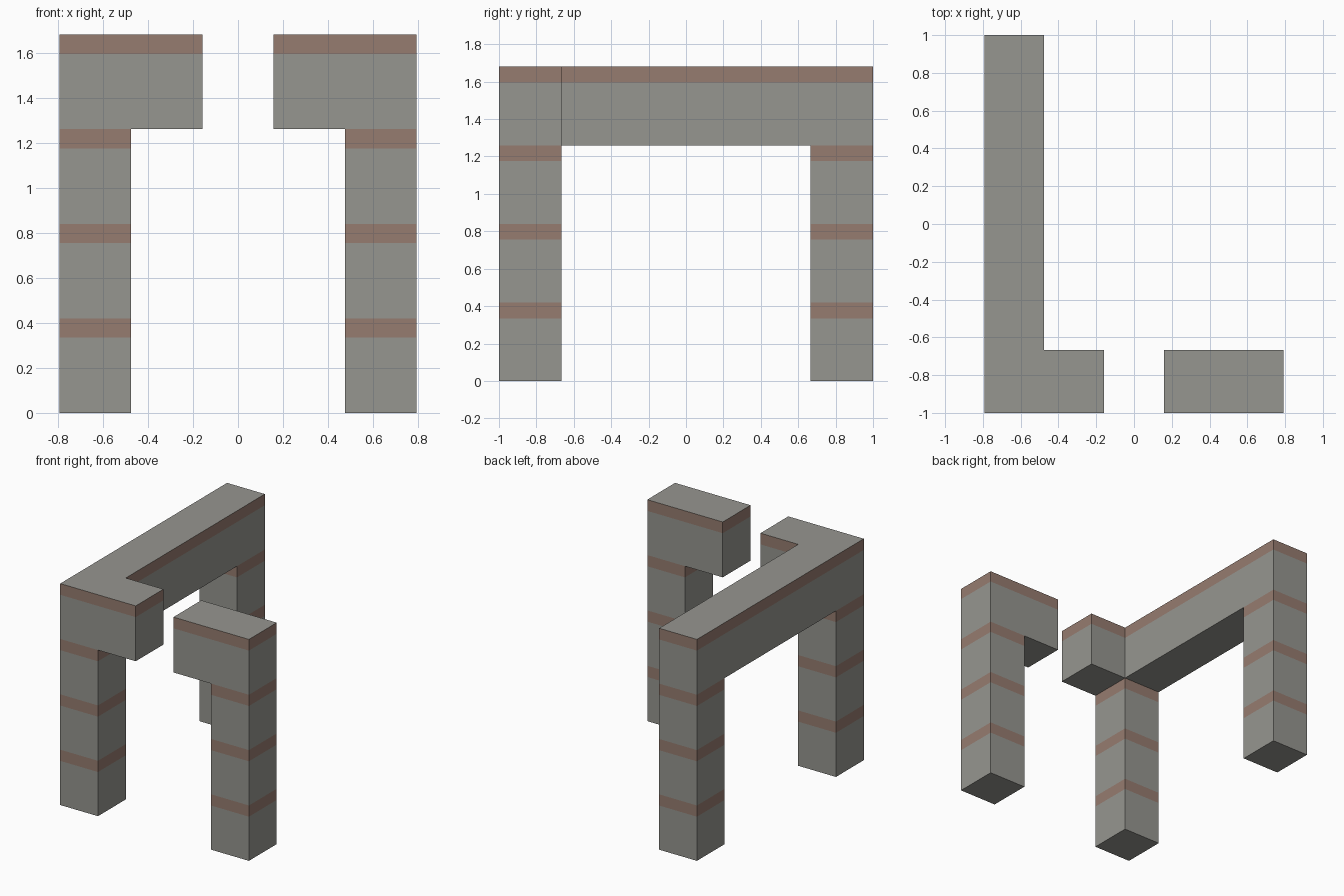
import bpy, bmesh

if "Cube" in bpy.data.objects:
    bpy.data.objects.remove(bpy.data.objects["Cube"])

# Block size: the model is a 5 x 6 x 4 grid of blocks
BX, BY, BZ = 1.584 / 5, 2.0 / 6, 0.42
BAND = 0.335 / 0.42          # band starts at this fraction of a block's height


def material(name, rgb):
    m = bpy.data.materials.new(name)
    m.diffuse_color = (*rgb, 1)
    m.use_nodes = True
    m.node_tree.nodes["Principled BSDF"].inputs["Base Color"].default_value = m.diffuse_color
    return m


MATS = [material("stone_grey", (0.305, 0.303, 0.279)),
        material("band_brown", (0.303, 0.200, 0.160))]

# Parts as lists of grid cells
parts = {
    "front_left_post": [(0, 0, k) for k in range(3)],
    "back_left_post": [(0, 5, k) for k in range(3)],
    "front_right_post": [(4, 0, k) for k in range(3)],
    "left_beam": [(0, j, 3) for j in range(6)] + [(1, 0, 3)],
    "right_beam": [(3, 0, 3), (4, 0, 3)],
}
filled = {c for cells in parts.values() for c in cells}

# Side walls: neighbour direction and the two bottom corners (outward winding)
SIDES = {(0, -1): ((0, 0), (1, 0)), (1, 0): ((1, 0), (1, 1)),
         (0, 1): ((1, 1), (0, 1)), (-1, 0): ((0, 1), (0, 0))}
SQUARE = [(0, 0), (1, 0), (1, 1), (0, 1)]


def add_face(bm, pts, mat):
    f = bm.faces.new([bm.verts.new(((x - 2.5) * BX, (y - 3) * BY, z * BZ))
                      for x, y, z in pts])
    f.material_index = mat


def build(name, cells):
    bm = bmesh.new()
    for i, j, k in cells:
        # exposed walls: grey below, brown band at the top
        for (dx, dy), (a, b) in SIDES.items():
            if (i + dx, j + dy, k) in filled:
                continue
            for lo, hi, mat in ((0, BAND, 0), (BAND, 1, 1)):
                add_face(bm, [(i + a[0], j + a[1], k + lo), (i + b[0], j + b[1], k + lo),
                              (i + b[0], j + b[1], k + hi), (i + a[0], j + a[1], k + hi)], mat)
        # exposed top and underside
        if (i, j, k + 1) not in filled:
            add_face(bm, [(i + u, j + v, k + 1) for u, v in SQUARE], 0)
        if (i, j, k - 1) not in filled:
            add_face(bm, [(i + u, j + v, k) for u, v in reversed(SQUARE)], 0)
    bmesh.ops.remove_doubles(bm, verts=bm.verts, dist=1e-4)
    me = bpy.data.meshes.new(name)
    bm.to_mesh(me)
    bm.free()
    for m in MATS:
        me.materials.append(m)
    bpy.context.collection.objects.link(bpy.data.objects.new(name, me))


for name, cells in parts.items():
    build(name, cells)
